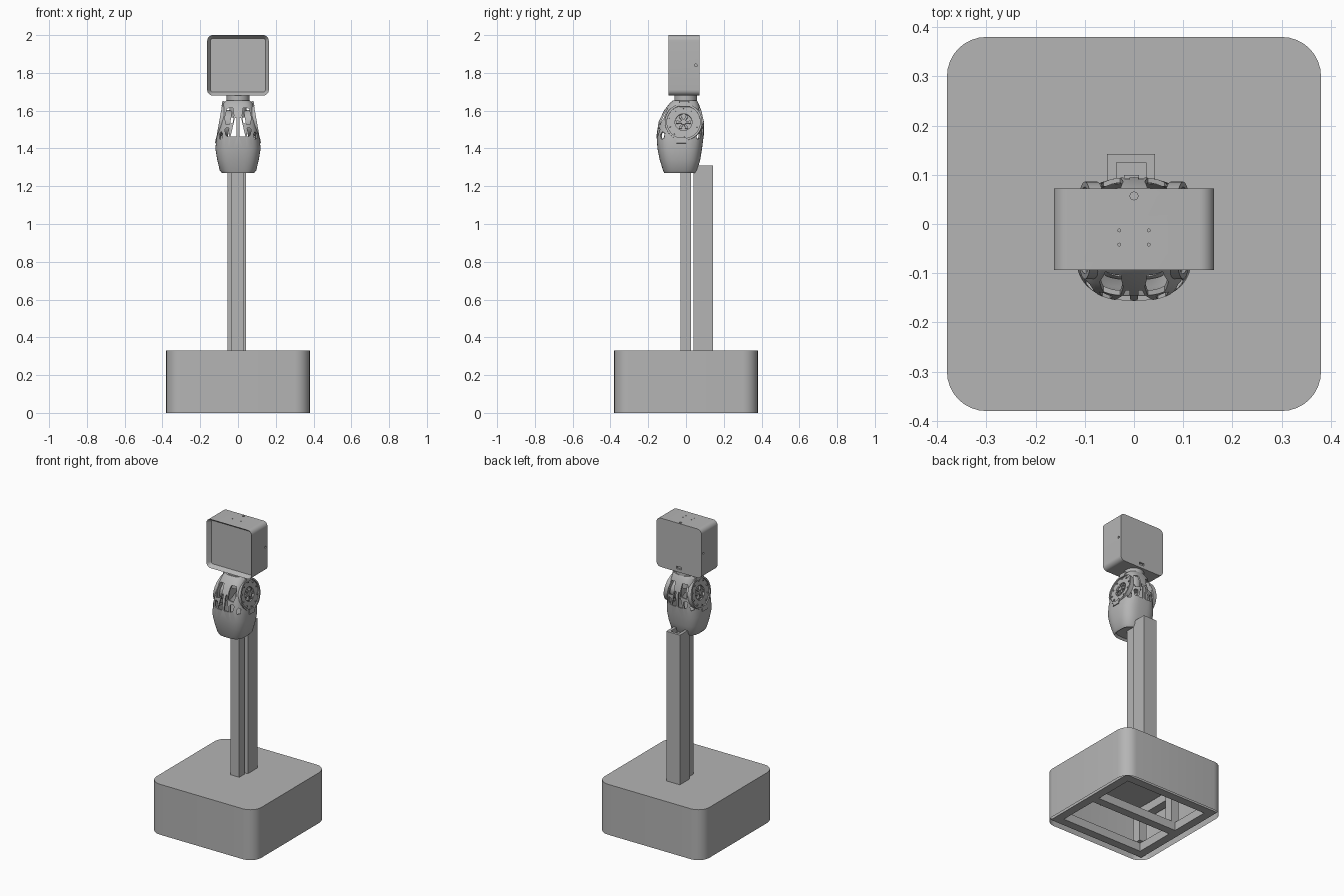
import bpy, bmesh, math
from mathutils import Matrix, Vector

if "Cube" in bpy.data.objects:
    bpy.data.objects.remove(bpy.data.objects["Cube"], do_unlink=True)

grey = bpy.data.materials.new("plain_grey")
grey.use_nodes = True
grey.diffuse_color = (0.46, 0.46, 0.46, 1)
grey.node_tree.nodes["Principled BSDF"].inputs["Base Color"].default_value = grey.diffuse_color
parts = []


def finish(name, bm, keep=True):
    bmesh.ops.recalc_face_normals(bm, faces=bm.faces[:])
    mesh = bpy.data.meshes.new(name)
    bm.to_mesh(mesh)
    bm.free()
    mesh.materials.append(grey)
    obj = bpy.data.objects.new(name, mesh)
    bpy.context.collection.objects.link(obj)
    if keep:
        parts.append(obj)
    return obj


def add_box(bm, lo, hi, frame=Matrix()):
    lo, hi = Vector(lo), Vector(hi)
    place = Matrix.Translation((lo + hi) / 2) @ Matrix.Diagonal((*(hi - lo), 1))
    return bmesh.ops.create_cube(bm, size=1, matrix=frame @ place)["verts"]


def add_rod(bm, r, start, end, frame=Matrix(), sides=24):
    """Cylinder along the local z axis of the frame."""
    bmesh.ops.create_cone(bm, cap_ends=True, segments=sides, radius1=r, radius2=r, depth=end - start,
                          matrix=frame @ Matrix.Translation((0, 0, (start + end) / 2)))


def add_prism(bm, points, start, end, frame):
    """Outline in local xy, extruded along local z."""
    face = bm.faces.new([bm.verts.new(frame @ Vector((x, y, start))) for x, y in points])
    new = bmesh.ops.extrude_face_region(bm, geom=[face])["geom"]
    shift = frame.to_3x3() @ Vector((0, 0, end - start))
    bmesh.ops.translate(bm, vec=shift, verts=[g for g in new if isinstance(g, bmesh.types.BMVert)])


def axes(origin, x, y, z):
    m = Matrix((x, y, z)).transposed().to_4x4()
    m.translation = Vector(origin)
    return m


def apply_modifier(obj, kind, **settings):
    mod = obj.modifiers.new(kind.lower(), kind)
    for key, value in settings.items():
        setattr(mod, key, value)
    with bpy.context.temp_override(object=obj, active_object=obj, selected_objects=[obj]):
        bpy.ops.object.modifier_apply(modifier=mod.name)


def cut(obj, bm):
    cutter = finish("cutter", bm, keep=False)
    cutter.hide_render = True
    apply_modifier(obj, "BOOLEAN", object=cutter, operation="DIFFERENCE", solver="EXACT")
    bpy.data.objects.remove(cutter, do_unlink=True)


def rounded_box(lo, hi, axis, radius):
    """Box whose edges along one axis are rounded."""
    bm = bmesh.new()
    add_box(bm, lo, hi)
    edges = [e for e in bm.edges if abs((e.verts[0].co - e.verts[1].co).normalized()[axis]) > 0.9]
    bmesh.ops.bevel(bm, geom=edges, offset=radius, segments=8, profile=0.5, affect="EDGES")
    return bm


def sink(bm, direction, border, depth):
    """Inset the face looking in a direction and push it inward."""
    d = Vector(direction)
    bm.normal_update()
    face = max(bm.faces, key=lambda f: f.normal.dot(d) * 10 + f.calc_center_median().dot(d))
    bmesh.ops.inset_region(bm, faces=[face], thickness=border, use_even_offset=True)
    bmesh.ops.translate(bm, vec=-d * depth, verts=face.verts[:])


# Base housing, open underneath
bm = rounded_box((-.38, -.38, 0), (.38, .38, .33), 2, .08)
sink(bm, (0, 0, -1), .015, .315)
finish("base_housing", bm)

# Inner base frame: lower and upper rails, middle bars and uprights
bm = bmesh.new()
w, r = .055, .35
for z in (.012, .255):
    for s in (-1, 1):
        a, b = sorted((s * r, s * (r - w)))
        add_box(bm, (-r, a, z), (r, b, z + w))
        add_box(bm, (a, w - r, z), (b, r - w, z + w))
    add_box(bm, (w - r, -w / 2, z), (r - w, w / 2, z + w))
for x in (w - r, r - w):
    for y in (w - r, 0, r - w):
        add_box(bm, (x - w / 2, y - w / 2, .067), (x + w / 2, y + w / 2, .255))
finish("base_frame", bm)

# Front post and hollow rear column
bm = bmesh.new()
add_box(bm, (-.034, -.03, .33), (.03, .026, 1.30))
finish("front_post", bm)
bm = bmesh.new()
add_box(bm, (-.055, .04, .33), (.043, .142, 1.31))
column = finish("rear_column", bm)
bm = bmesh.new()
add_box(bm, (-.036, .058, .4), (.024, .125, 1.4))
cut(column, bm)
bm = bmesh.new()
add_box(bm, (-.02, .065, .4), (.01, .10, 1.285))
finish("column_carriage", bm)

# Torso shell lofted through rounded sections: height, y centre, half width, half depth
sections = [(1.27, -.033, .085, .083), (1.285, -.031, .097, .091), (1.34, -.032, .110, .107),
            (1.40, -.033, .120, .118), (1.47, -.031, .112, .125), (1.54, -.025, .099, .120),
            (1.60, -.018, .087, .099), (1.64, -.010, .078, .076), (1.655, -.005, .062, .062)]
bm = bmesh.new()
count, rings = 56, []
for z, cy, hx, hy in sections:
    ring = []
    for i in range(count):
        t = math.tau * i / count
        c, s = math.cos(t), math.sin(t)
        x, y = (math.copysign(abs(v) ** (2 / 3), v) for v in (c, s))
        ring.append(bm.verts.new((hx * x, cy + hy * y, z)))
    rings.append(ring)
for low, high in zip(rings, rings[1:]):
    for i in range(count):
        j = (i + 1) % count
        bm.faces.new((low[i], low[j], high[j], high[i]))
bm.faces.new(rings[0][::-1])
bm.faces.new(rings[-1])
sink(bm, (0, 0, -1), .012, .012)
torso = finish("torso_shell", bm)
apply_modifier(torso, "SOLIDIFY", thickness=.01, offset=-1)

# Web of openings through the front and back of the torso
windows = [
    [(.007, 1.462), (.040, 1.462), (.033, 1.49), (.017, 1.56), (.009, 1.56)],
    [(.028, 1.535), (.062, 1.525), (.070, 1.56), (.058, 1.612), (.027, 1.615), (.022, 1.575)],
    [(.049, 1.462), (.064, 1.468), (.070, 1.50), (.060, 1.512), (.044, 1.505)],
]
bm = bmesh.new()
for s in (-1, 1):
    for outline in windows:
        add_prism(bm, [(s * x, z) for x, z in outline], -.3, .3,
                  axes((0, 0, 0), (1, 0, 0), (0, 0, 1), (0, 1, 0)))
cut(torso, bm)

# Corner openings
bm = bmesh.new()
for sx in (-1, 1):
    for sy in (-1, 1):
        a = math.radians(44)
        out = Vector((sx * math.sin(a), sy * math.cos(a), 0))
        side = Vector((out.y, -out.x, 0))
        add_prism(bm, [(-.012, 1.452), (.008, 1.45), (.014, 1.475), (0, 1.49), (-.014, 1.48)],
                  .09, .25, axes((0, -.03, 0), side, (0, 0, 1), out))
cut(torso, bm)


def joint_frame(s):
    tilt = math.radians(10)
    c, n = math.cos(tilt), math.sin(tilt)
    return axes((s * .096, -.013, 1.54), (0, 1, 0), (-s * n, 0, c), (s * c, 0, n))


# Round side openings
bm = bmesh.new()
for s in (-1, 1):
    add_rod(bm, .09, -.05, .1, joint_frame(s), 48)
cut(torso, bm)

# Side joints: rim, motor drum, hub, spokes, bolts and clips
for s, label in ((1, "left"), (-1, "right")):
    frame = joint_frame(s)
    bm = bmesh.new()
    add_rod(bm, .099, -.022, .004, frame, 56)
    rim = finish(label + "_joint_rim", bm)
    bm = bmesh.new()
    add_rod(bm, .088, -.1, .1, frame, 56)
    cut(rim, bm)

    bm = bmesh.new()
    add_rod(bm, .089, -.022, -.004, frame, 48)
    add_rod(bm, .070, -.055, -.022, frame, 48)
    drum = finish(label + "_motor_drum", bm)
    bm = bmesh.new()
    add_rod(bm, .045, -.016, .05, frame, 40)
    cut(drum, bm)

    bm = bmesh.new()
    add_rod(bm, .014, -.016, .002, frame, 20)
    for i in range(6):
        spin = frame @ Matrix.Rotation(math.tau * i / 6, 4, "Z")
        add_box(bm, (.012, -.005, -.016), (.034, .005, -.003), spin)
        add_rod(bm, .008, -.016, -.001, spin @ Matrix.Translation((.032, 0, 0)), 12)
    finish(label + "_joint_hub", bm)

    bm = bmesh.new()
    for i in range(10):
        spin = frame @ Matrix.Rotation(math.tau * (i + .5) / 10, 4, "Z")
        add_rod(bm, .005, -.005, .002, spin @ Matrix.Translation((.076, 0, 0)), 10)
    finish(label + "_joint_bolts", bm)

    bm = bmesh.new()
    add_box(bm, (-.021, .082, -.015), (.03, .112, .006), frame)
    add_box(bm, (-.037, -.115, -.015), (.014, -.085, .006), frame)
    finish(label + "_joint_clips", bm)

# Neck and its mount inside the torso
bm = bmesh.new()
add_rod(bm, .06, 1.635, 1.685, Matrix.Translation((0, -.002, 0)), 40)
add_rod(bm, .045, 1.565, 1.635, Matrix.Translation((0, -.005, 0)), 32)
finish("neck", bm)

# Head case with sunken screen
bm = rounded_box((-.163, -.093, 1.68), (.163, .072, 2), 1, .03)
sink(bm, (0, -1, 0), .018, .025)
head = finish("head_case", bm)

# Screw holes and ports in the head
bm = bmesh.new()
for x in (-.03, .03):
    for y in (-.013, -.042):
        add_rod(bm, .003, 1.985, 2.05, Matrix.Translation((x, y, 0)), 10)
add_rod(bm, .008, 1.98, 2.05, Matrix.Translation((0, .057, 0)), 16)
for s in (-1, 1):
    add_rod(bm, .007, -.01, .05, axes((s * .163, .052, 1.84), (0, 1, 0), (0, 0, 1), (s, 0, 0)), 16)
add_box(bm, (-.018, .06, 1.70), (.018, .1, 1.716))
cut(head, bm)

# Smooth curved faces, keep hard edges
bpy.ops.object.select_all(action="DESELECT")
for obj in parts:
    obj.select_set(True)
bpy.context.view_layer.objects.active = parts[0]
bpy.ops.object.shade_smooth_by_angle(angle=math.radians(30))
